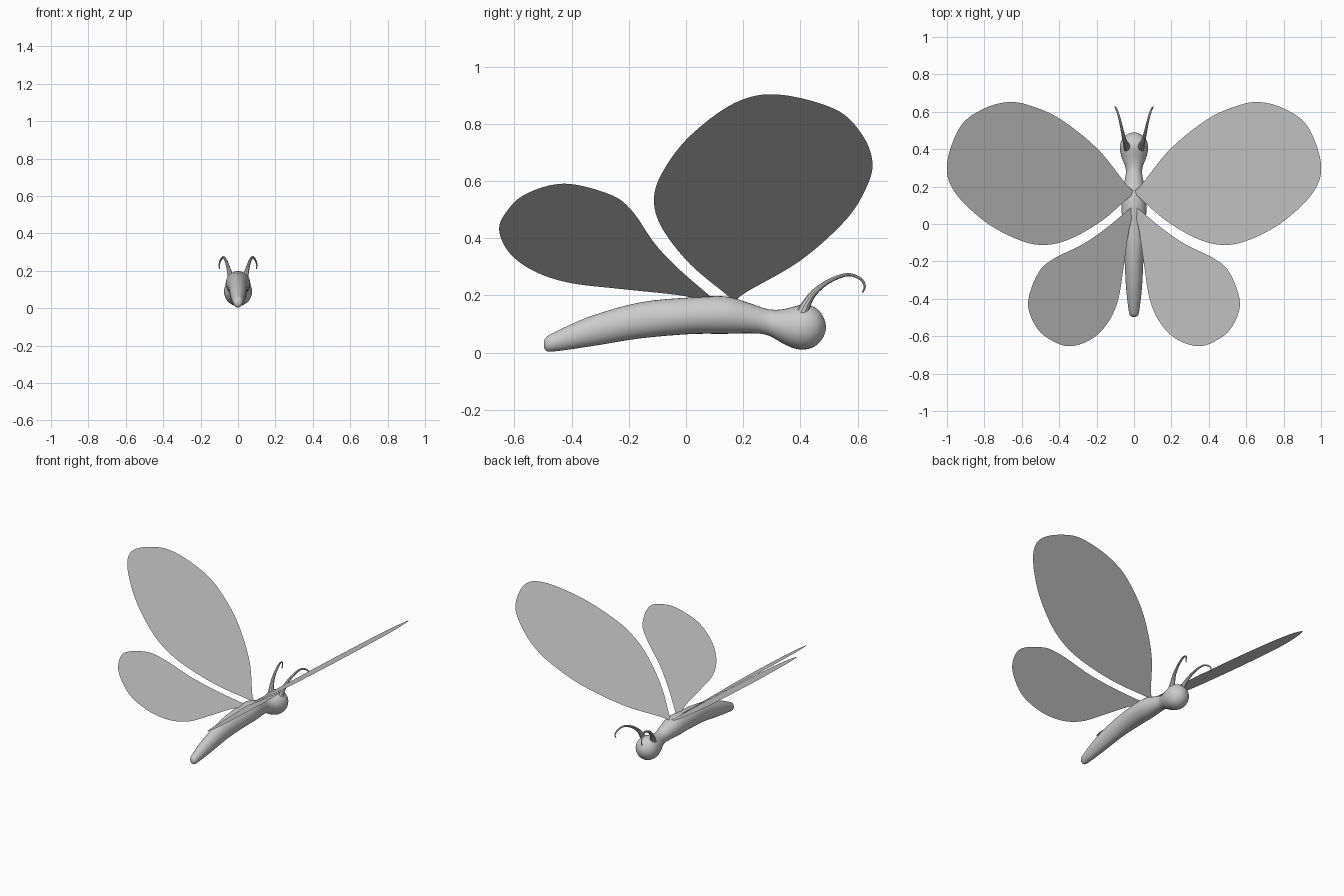
import bpy, bmesh, math
from mathutils import Vector

if "Cube" in bpy.data.objects:
    bpy.data.objects.remove(bpy.data.objects["Cube"])


def smooth_path(pts, steps, closed=False):
    """Catmull-Rom interpolation through points of any dimension."""
    n, out = len(pts), []
    pick = (lambda i: pts[i % n]) if closed else (lambda i: pts[min(max(i, 0), n - 1)])
    for i in range(n if closed else n - 1):
        a, b, c, d = (Vector(pick(i + k)) for k in (-1, 0, 1, 2))
        for s in range(steps):
            t = s / steps
            out.append(0.5 * (2 * b + (c - a) * t + (2 * a - 5 * b + 4 * c - d) * t * t
                              + (3 * b - a - 3 * c + d) * t ** 3))
    if not closed:
        out.append(Vector(pts[-1]))
    return out


def add_object(name, bm):
    mesh = bpy.data.meshes.new(name)
    bm.to_mesh(mesh)
    bm.free()
    obj = bpy.data.objects.new(name, mesh)
    bpy.context.collection.objects.link(obj)
    return obj


def mirror_x(obj):
    mod = obj.modifiers.new("Mirror", 'MIRROR')
    mod.use_mirror_merge = False


def wing(name, outline):
    """Flat wing from a side-view (y, z) outline on the tilted wing plane."""
    bm = bmesh.new()
    verts = [bm.verts.new(((z - 0.183) / 0.72, y, z))
             for y, z in smooth_path(outline, 8, closed=True)]
    face = bm.faces.new(verts)
    face.normal_update()
    if face.normal.z < 0:
        face.normal_flip()
    mirror_x(add_object(name, bm))


# Body and head: (y, bottom z, top z, half width)
sections = [
    (-0.497, 0.020, 0.040, 0.008), (-0.490, 0.008, 0.052, 0.019),
    (-0.465, 0.004, 0.069, 0.028), (-0.335, 0.022, 0.127, 0.043),
    (-0.160, 0.050, 0.176, 0.052), (0.014, 0.065, 0.193, 0.064),
    (0.136, 0.066, 0.197, 0.065), (0.220, 0.068, 0.174, 0.052),
    (0.275, 0.064, 0.155, 0.043), (0.310, 0.049, 0.150, 0.048),
    (0.345, 0.029, 0.153, 0.062), (0.380, 0.015, 0.162, 0.072),
    (0.410, 0.011, 0.168, 0.075), (0.440, 0.017, 0.163, 0.070),
    (0.465, 0.034, 0.147, 0.055), (0.482, 0.058, 0.121, 0.031),
    (0.489, 0.082, 0.098, 0.008),
]
SIDES = 32
bm = bmesh.new()
rings = []
for y, lo, hi, w in smooth_path(sections, 4):
    rings.append([bm.verts.new((w * math.cos(a), y, (lo + hi) / 2 + (hi - lo) / 2 * math.sin(a)))
                  for a in (2 * math.pi * k / SIDES for k in range(SIDES))])
for r0, r1 in zip(rings, rings[1:]):
    for k in range(SIDES):
        j = (k + 1) % SIDES
        bm.faces.new((r0[k], r0[j], r1[j], r1[k]))
bm.faces.new(rings[0])
bm.faces.new(rings[-1])
bmesh.ops.recalc_face_normals(bm, faces=bm.faces)
for f in bm.faces:
    f.smooth = True
add_object("body", bm)

# Wings
wing("fore_wings", [
    (0.180, 0.172), (0.200, 0.205), (0.397, 0.320), (0.555, 0.460), (0.628, 0.572),
    (0.652, 0.665), (0.614, 0.765), (0.520, 0.852), (0.320, 0.903), (0.170, 0.873),
    (0.014, 0.758), (-0.080, 0.635), (-0.112, 0.537), (-0.084, 0.436),
    (0.014, 0.310), (0.147, 0.198), (0.165, 0.173)])
wing("hind_wings", [
    (0.100, 0.178), (0.085, 0.197), (-0.020, 0.288), (-0.108, 0.380), (-0.188, 0.495),
    (-0.265, 0.553), (-0.425, 0.591), (-0.560, 0.555), (-0.630, 0.490),
    (-0.653, 0.425), (-0.614, 0.345), (-0.527, 0.283), (-0.405, 0.244),
    (-0.230, 0.223), (-0.055, 0.205), (0.025, 0.192), (0.080, 0.176)])

# Antennae: (x, y, z, radius)
path = [(0.036, 0.405, 0.135, 0.022), (0.041, 0.422, 0.172, 0.016),
        (0.051, 0.450, 0.212, 0.011), (0.063, 0.500, 0.250, 0.008),
        (0.078, 0.565, 0.273, 0.006), (0.092, 0.610, 0.258, 0.005),
        (0.101, 0.625, 0.232, 0.004), (0.098, 0.617, 0.211, 0.003)]
curve = bpy.data.curves.new("antennae", 'CURVE')
curve.dimensions = '3D'
curve.bevel_depth = 1.0
curve.bevel_resolution = 3
curve.use_fill_caps = True
pts = smooth_path(path, 5)
spline = curve.splines.new('POLY')
spline.points.add(len(pts) - 1)
for p, v in zip(spline.points, pts):
    p.co = (v[0], v[1], v[2], 1)
    p.radius = v[3]
antennae = bpy.data.objects.new("antennae", curve)
bpy.context.collection.objects.link(antennae)
bpy.context.view_layer.objects.active = antennae
antennae.select_set(True)
bpy.ops.object.convert(target='MESH')
antennae = bpy.context.object
bpy.ops.object.shade_smooth_by_angle()
mirror_x(antennae)
